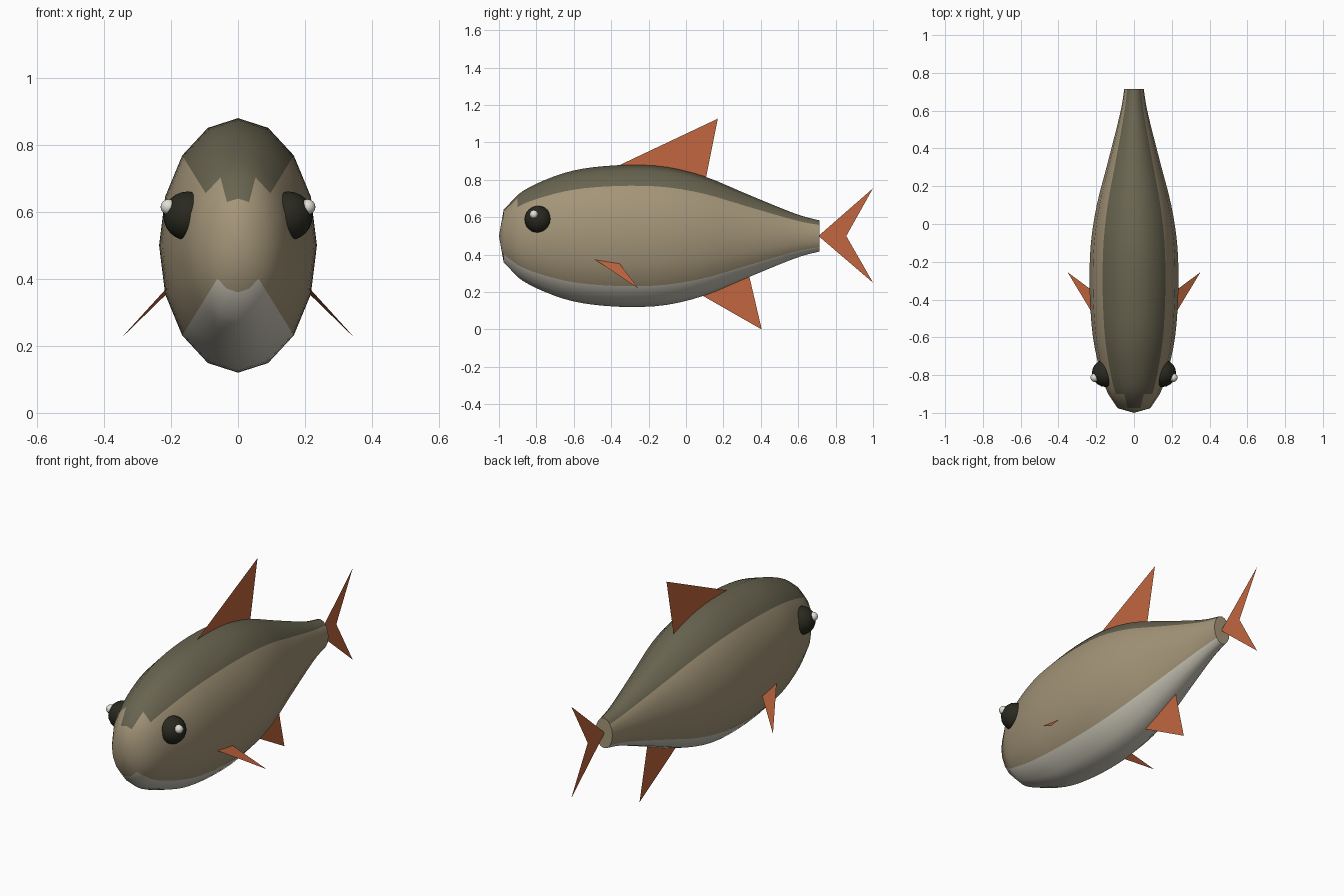
import bpy, bmesh, math
from mathutils import Vector

old = bpy.data.objects.get("Cube")
if old:
    bpy.data.objects.remove(old, do_unlink=True)


def material(name, rgb):
    m = bpy.data.materials.new(name)
    m.use_nodes = True
    colour = (*rgb, 1)
    m.diffuse_color = colour
    m.node_tree.nodes["Principled BSDF"].inputs["Base Color"].default_value = colour
    return m


FLANK = material("tan flank", (.37, .30, .19))
BACK = material("dark olive back", (.14, .127, .08))
BELLY = material("pale belly", (.60, .57, .48))
FIN = material("orange fin", (.54, .135, .05))
EYE = material("black eye", (.022, .022, .014))
GLINT = material("white glint", (.75, .75, .68))


def make_object(name, bm, mats, smooth=True):
    mesh = bpy.data.meshes.new(name)
    bm.to_mesh(mesh)
    bm.free()
    for m in mats:
        mesh.materials.append(m)
    ob = bpy.data.objects.new(name, mesh)
    bpy.context.collection.objects.link(ob)
    if smooth:
        bpy.ops.object.select_all(action='DESELECT')
        ob.select_set(True)
        bpy.context.view_layer.objects.active = ob
        bpy.ops.object.shade_smooth_by_angle(angle=math.radians(50))
    return ob


# Body profile: (y, half height), smoothed behind the nose
MID = 0.5
WIDTH = 0.62
SIDES = 16
profile = [Vector(p) for p in [
    (-.975, .14), (-.9, .22), (-.8, .279), (-.65, .337), (-.5, .367), (-.3, .38),
    (-.1, .368), (.1, .318), (.3, .235), (.5, .152), (.62, .107), (.715, .083)]]


def spline(a, b, c, d, t):
    return b + .5 * t * (c - a + t * (2 * a - 5 * b + 4 * c - d + t * (3 * (b - c) + d - a)))


stations = [profile[0]]
for i in range(1, len(profile) - 1):
    after = profile[min(i + 2, len(profile) - 1)]
    for k in range(3):
        stations.append(spline(profile[i - 1], profile[i], profile[i + 1], after, k / 3))
stations.append(profile[-1])

# Body: rings counted from the top, closed with a nose fan and a flat tail cap
bm = bmesh.new()
rings = []
for y, r in stations:
    ring = []
    for s in range(SIDES):
        a = math.tau * s / SIDES
        ring.append(bm.verts.new((r * WIDTH * math.sin(a), y, MID + r * math.cos(a))))
    rings.append(ring)
tip = bm.verts.new((0, -1, MID))
for s in range(SIDES):
    n = (s + 1) % SIDES
    bm.faces.new((tip, rings[0][s], rings[0][n]))
    from_top = min(s, SIDES - 1 - s)
    for i in range(len(rings) - 1):
        f = bm.faces.new((rings[i][s], rings[i + 1][s], rings[i + 1][n], rings[i][n]))
        if from_top == 0 or (from_top == 1 and i > 0):
            f.material_index = 1
        elif from_top >= 6:
            f.material_index = 2
bm.faces.new(rings[-1])
bmesh.ops.recalc_face_normals(bm, faces=bm.faces)
make_object("body", bm, [FLANK, BACK, BELLY])


# Fins: thin flat sheets rooted inside the body
def fin(name, points):
    bm = bmesh.new()
    bm.faces.new([bm.verts.new(p) for p in points])
    bmesh.ops.triangulate(bm, faces=bm.faces)
    return make_object(name, bm, [FIN], smooth=False)


def upright(points):
    return [(0, y, z) for y, z in points]


fin("dorsal_fin", upright([(-.48, .82), (.085, .70), (.17, 1.127)]))
fin("anal_fin", upright([(-.05, .26), (.405, 0), (.316, .38)]))
fin("tail_fin", upright([(.708, .5), (1, .25), (.857, .5), (1, .755)]))


# Eyes and glints
def ball(name, centre, radius, mat):
    bm = bmesh.new()
    bmesh.ops.create_uvsphere(bm, u_segments=20, v_segments=12, radius=radius)
    bmesh.ops.translate(bm, verts=bm.verts, vec=centre)
    return make_object(name, bm, [mat])


for side, sx in (("left", 1), ("right", -1)):
    ball(side + "_eye", (sx * .15, -.79, .588), .073, EYE)
    ball(side + "_eye_glint", (sx * .208, -.813, .615), .023, GLINT)
    fin(side + "_pectoral_fin",
        [(sx * .21, -.49, .376), (sx * .352, -.255, .22), (sx * .21, -.36, .358)])
